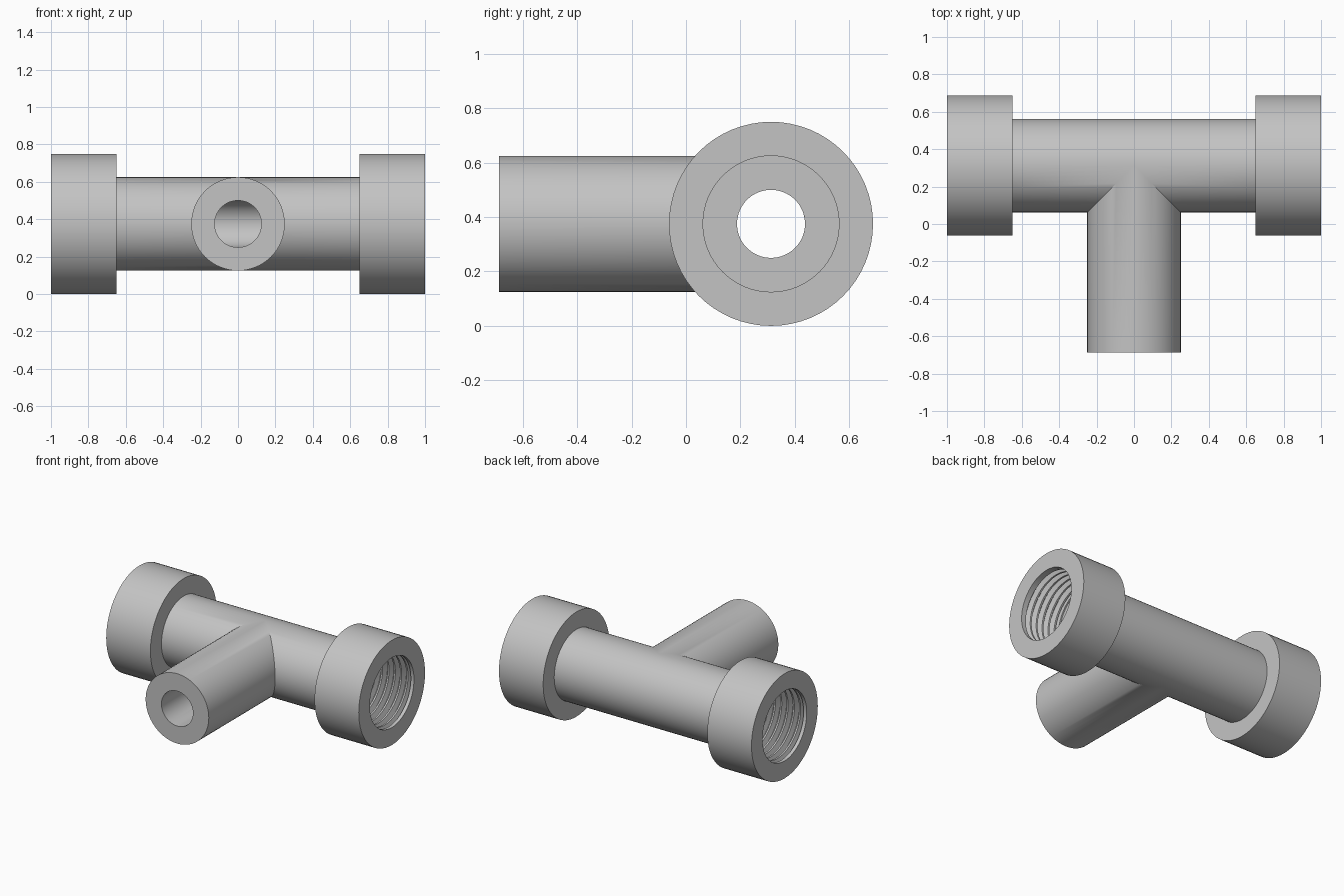
import bpy, bmesh, math

if "Cube" in bpy.data.objects:
    bpy.data.objects.remove(bpy.data.objects["Cube"])

SEG = 64
AXIS_Y, AXIS_Z = 0.3125, 0.375       # axis of the main run
PIPE_R, BORE_R = 0.25, 0.125
FLANGE_R, FLANGE_IN = 0.375, 0.65
BRANCH_LEN = 1.0
SEAT_X, PITCH = 0.68, 0.05           # threaded socket

grey = bpy.data.materials.new("plain_grey")
grey.use_nodes = True
colour = (0.55, 0.55, 0.55, 1)
grey.diffuse_color = colour
grey.node_tree.nodes["Principled BSDF"].inputs["Base Color"].default_value = colour


def circle(i):
    a = 2 * math.pi * i / SEG
    return math.cos(a), math.sin(a)


def skin(bm, columns):
    """Bridge neighbouring columns of points with quads."""
    verts = [[bm.verts.new(p) for p in col] for col in columns]
    for a, b in zip(verts, verts[1:]):
        for k in range(len(a) - 1):
            bm.faces.new((a[k], a[k + 1], b[k + 1], b[k]))


def finish(bm, name, turn=0):
    bmesh.ops.remove_doubles(bm, verts=bm.verts, dist=1e-5)
    bmesh.ops.dissolve_degenerate(bm, edges=bm.edges, dist=1e-5)
    bmesh.ops.recalc_face_normals(bm, faces=bm.faces)
    mesh = bpy.data.meshes.new(name)
    bm.to_mesh(mesh)
    bm.free()
    mesh.materials.append(grey)
    obj = bpy.data.objects.new(name, mesh)
    bpy.context.collection.objects.link(obj)
    obj.location = (0, AXIS_Y, AXIS_Z)
    obj.rotation_euler.z = turn
    bpy.ops.object.select_all(action='DESELECT')
    obj.select_set(True)
    bpy.context.view_layer.objects.active = obj
    bpy.ops.object.shade_smooth_by_angle(angle=math.radians(30))


# Tee body: outer skin and bore meet the branch along a mitre
bm = bmesh.new()
for side in (1, -1):
    run = []
    for i in range(SEG + 1):
        c, s = circle(i)
        run.append([(side * max(0, -PIPE_R * c), PIPE_R * c, PIPE_R * s),
                    (side * FLANGE_IN, PIPE_R * c, PIPE_R * s),
                    (side * FLANGE_IN, BORE_R * c, BORE_R * s),
                    (side * max(0, -BORE_R * c), BORE_R * c, BORE_R * s)])
    skin(bm, run)
branch = []
for i in range(SEG + 1):
    c, s = circle(i)
    branch.append([(PIPE_R * c, -abs(PIPE_R * c), PIPE_R * s),
                   (PIPE_R * c, -BRANCH_LEN, PIPE_R * s),
                   (BORE_R * c, -BRANCH_LEN, BORE_R * s),
                   (BORE_R * c, -abs(BORE_R * c), BORE_R * s)])
skin(bm, branch)
finish(bm, "tee_body")

# Threaded couplings: a turned collar whose socket wall follows a helix
GROOVE = [(0.0, 0.25), (0.25, 0.25), (0.5, 0.285), (0.75, 0.285)]
THREAD_LO, THREAD_HI = SEAT_X + 0.01, 0.975


def thread_points(i):
    points = []
    turns = math.ceil((THREAD_HI - THREAD_LO) / PITCH)
    for turn in range(turns + 1, -3, -1):
        for part, r in reversed(GROOVE):
            x = THREAD_LO + PITCH * (turn + part + i / SEG)
            if not THREAD_LO < x < THREAD_HI:
                x, r = min(max(x, THREAD_LO), THREAD_HI), PIPE_R
            points.append((x, r))
    return points


for name, turn in (("left_coupling", 0), ("right_coupling", math.pi)):
    bm = bmesh.new()
    columns = []
    for i in range(SEG + 1):
        c, s = circle(i)
        profile = [(FLANGE_IN, BORE_R), (FLANGE_IN, FLANGE_R), (1, FLANGE_R), (1, PIPE_R)]
        profile += thread_points(i)
        profile += [(SEAT_X, PIPE_R), (SEAT_X, BORE_R), (FLANGE_IN, BORE_R)]
        columns.append([(x, r * c, r * s) for x, r in profile])
    skin(bm, columns)
    finish(bm, name, turn)
